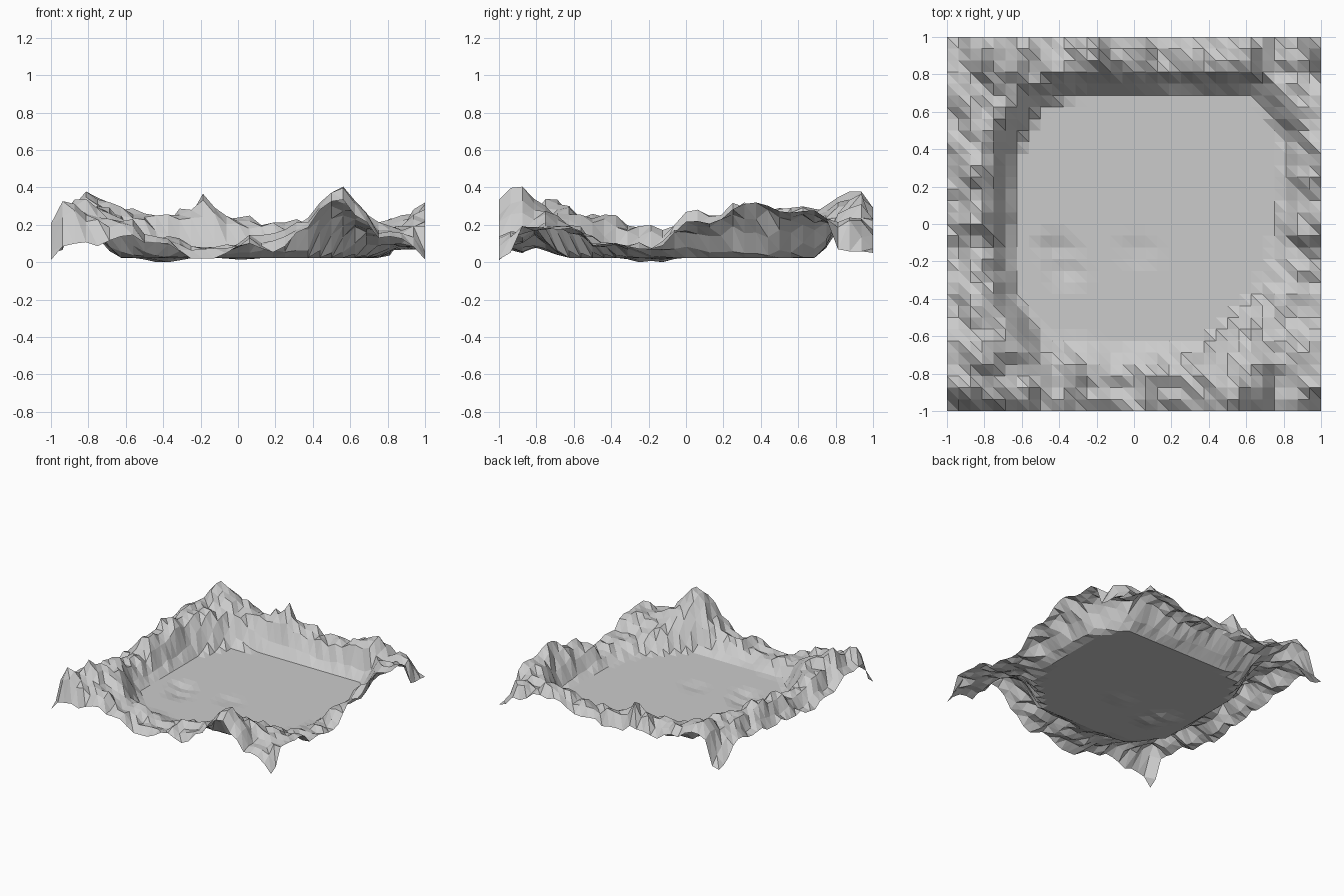
import bpy, bmesh, math, random

if "Cube" in bpy.data.objects:
    bpy.data.objects.remove(bpy.data.objects["Cube"])

random.seed(7)
N = 32
FLOOR = 0.03

# outline of the flat basin floor (anticlockwise)
basin = [(-.63, -.36), (-.45, -.60), (.36, -.65), (.66, -.35), (.74, -.10),
         (.79, .44), (.63, .685), (-.30, .685), (-.50, .62), (-.63, .37)]

# heights along the rim, as (position along side, edge height, crest height)
front = [(-1, .02, .02), (-.9, .10, .33), (-.75, .09, .25), (-.6, .15, .22),
         (-.45, .11, .13), (-.2, .02, .08), (.2, .06, .13), (.34, .17, .20),
         (.44, .29, .33), (.54, .35, .41), (.63, .26, .32), (.75, .14, .17),
         (.88, .13, .16), (1, .02, .02)]
right = [(-.82, .20, .20), (-.62, .18, .18), (-.45, .10, .10), (-.2, .08, .09),
         (.05, .22, .19), (.36, .33, .24), (.68, .28, .24), (.86, .06, .23)]
back = [(-1, .06, .06), (-.78, .30, .38), (-.6, .22, .29), (-.42, .16, .24),
        (-.28, .18, .28), (-.19, .20, .38), (-.1, .14, .26), (.03, .13, .24),
        (.25, .15, .23), (.58, .22, .31), (.82, .15, .22), (1, .05, .05)]
left = [(-.72, .20, .33), (-.45, .12, .25), (-.2, .08, .18), (.05, .12, .27),
        (.3, .14, .31), (.55, .18, .30)]


def rim_points(side, place, inset):
    pts = []
    for t, edge, crest in side:
        pts.append((*place(t, 1), edge))
        if abs(t) < 1:
            pts.append((*place(t, 1 - inset), crest))
    return pts


controls = (rim_points(front, lambda t, r: (t, -r), .09)
            + rim_points(right, lambda t, r: (r, t), .09)
            + rim_points(back, lambda t, r: (t, r), .07)
            + rim_points(left, lambda t, r: (-r, t), .15))


def outside(x, y):
    # distance beyond the basin outline, negative inside
    best = -9
    for (ax, ay), (bx, by) in zip(basin, basin[1:] + basin[:1]):
        ex, ey = bx - ax, by - ay
        best = max(best, ((x - ax) * ey - (y - ay) * ex) / math.hypot(ex, ey))
    return best


def height(x, y):
    d = outside(x, y)
    if d <= .004:
        # shallow dents in the floor
        z = FLOOR
        for cx, cy, depth in ((-.41, -.13, .03), (-.37, -.25, .025), (.02, -.14, .012)):
            z -= depth * max(0, 1 - math.hypot((x - cx) / .13, (y - cy) / .09))
        return z
    # rim height blended from the nearby control points
    total = weight = 0
    for cx, cy, cz in controls:
        w = 1 / (((x - cx) ** 2 + (y - cy) ** 2) ** 1.8 + 1e-6)
        total += w * cz
        weight += w
    t = min(1, d / .16)
    t = t * t * (3 - 2 * t)
    rough = random.uniform(-.025, .025) * min(1, d / .1)
    if max(abs(x), abs(y)) > .99:
        rough *= .3
    return max(.005, min(.41, FLOOR + (total / weight - FLOOR) * t + rough))


# terrain sheet with diagonally split cells
bm = bmesh.new()
grid = []
for j in range(N + 1):
    y = -1 + 2 * j / N
    row = []
    for i in range(N + 1):
        x = -1 + 2 * i / N
        row.append(bm.verts.new((x, y, height(x, y))))
    grid.append(row)
for j in range(N):
    for i in range(N):
        a, b = grid[j][i], grid[j][i + 1]
        d, c = grid[j + 1][i], grid[j + 1][i + 1]
        bm.faces.new((a, b, d))
        bm.faces.new((b, c, d))

# rest the lowest point on the ground
low = min(v.co.z for v in bm.verts)
for v in bm.verts:
    v.co.z -= low

mesh = bpy.data.meshes.new("basin_terrain")
bm.to_mesh(mesh)
bm.free()
terrain = bpy.data.objects.new("basin_terrain", mesh)
bpy.context.collection.objects.link(terrain)
